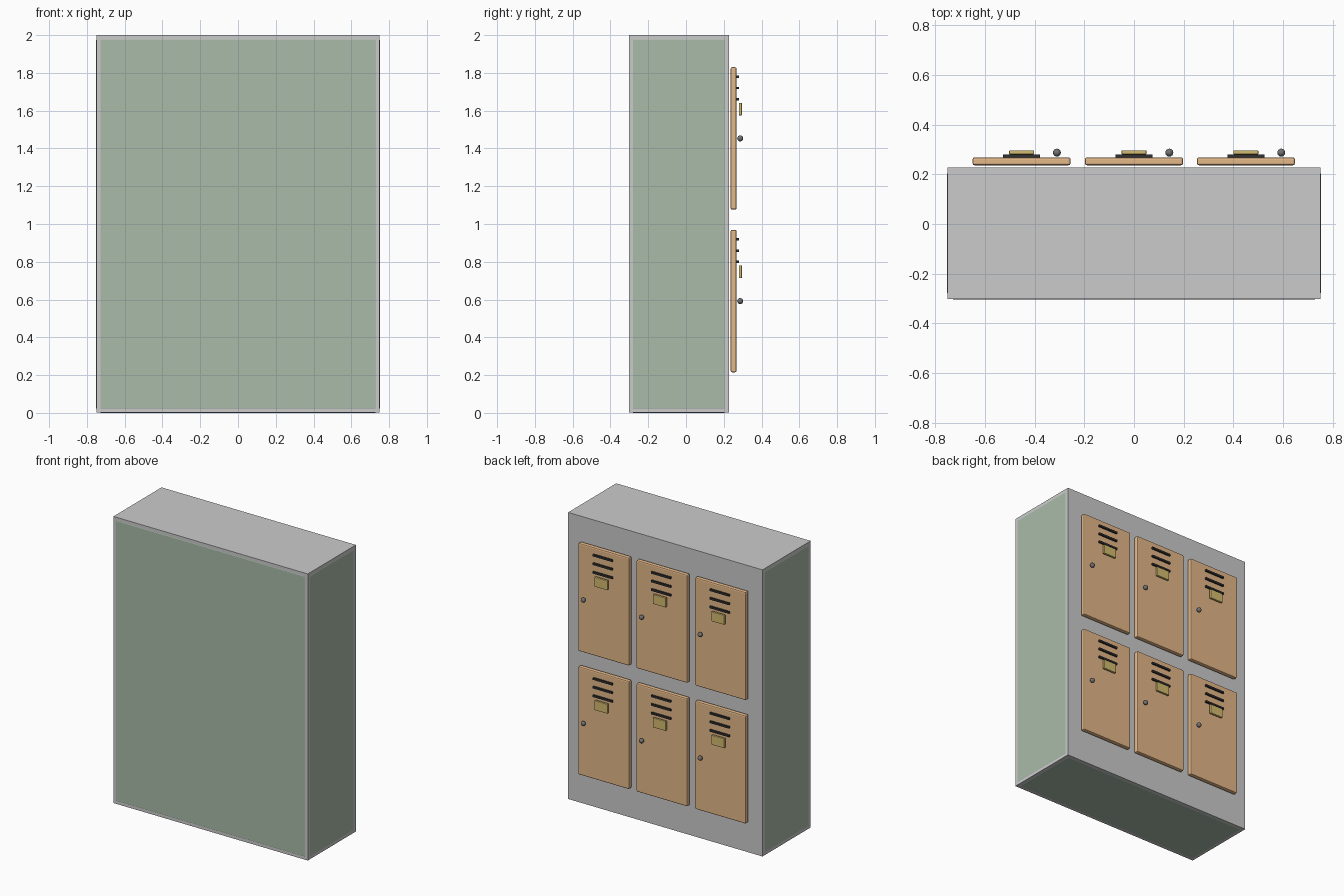
import bpy

if "Cube" in bpy.data.objects:
    bpy.data.objects.remove(bpy.data.objects["Cube"])


def material(name, rgb):
    m = bpy.data.materials.new(name)
    m.diffuse_color = (*rgb, 1)
    m.use_nodes = True
    m.node_tree.nodes["Principled BSDF"].inputs["Base Color"].default_value = m.diffuse_color
    return m


GREEN = material("painted_green", (0.40, 0.50, 0.40))
WOOD = material("door_brown", (0.78, 0.48, 0.25))
BRASS = material("plate_brass", (0.66, 0.50, 0.16))
IRON = material("knob_dark", (0.17, 0.17, 0.17))
BLACK = material("vent_black", (0.03, 0.03, 0.03))


def box(name, lo, hi, mat=None, bevel=0, segments=2):
    """Box between two corners, with optional rounded edges."""
    bpy.ops.mesh.primitive_cube_add(
        size=1, location=[(a + b) / 2 for a, b in zip(lo, hi)])
    ob = bpy.context.object
    ob.name = name
    ob.scale = [b - a for a, b in zip(lo, hi)]
    bpy.ops.object.transform_apply(location=False, rotation=False, scale=True)
    if mat:
        ob.data.materials.append(mat)
    if bevel:
        mod = ob.modifiers.new("edge_bevel", "BEVEL")
        mod.width = bevel
        mod.segments = segments
    return ob


# Grey outer case, with a softened green cabinet showing as panels on its faces
box("outer_case", (-0.75, -0.302, 0.001), (0.75, 0.228, 2.0))
box("green_cabinet", (-0.751, -0.303, 0), (0.751, 0.227, 1.999), GREEN, 0.025)


def locker(tag, x, z):
    # Door slab
    box("door_" + tag, (x - 0.197, 0.236, z - 0.377), (x + 0.197, 0.268, z + 0.377),
        WOOD, 0.008)
    # Three vent slots near the top
    for i in range(3):
        vz = z + 0.327 - 0.06 * i
        box(f"vent_{tag}_{i + 1}", (x - 0.075, 0.268, vz - 0.0065),
            (x + 0.075, 0.28, vz + 0.0065), BLACK)
    # Number plate
    box("plate_" + tag, (x - 0.05, 0.28, z + 0.122), (x + 0.05, 0.296, z + 0.188),
        BRASS, 0.003)
    # Round knob
    bpy.ops.mesh.primitive_uv_sphere_add(
        segments=16, ring_count=8, radius=0.016, location=(x + 0.142, 0.287, z))
    knob = bpy.context.object
    knob.name = "knob_" + tag
    knob.data.materials.append(IRON)
    bpy.ops.object.shade_smooth()


# Two rows of three lockers
for row, z in (("lower", 0.592), ("upper", 1.453)):
    for col, x in (("left", -0.452), ("middle", 0), ("right", 0.45)):
        locker(f"{row}_{col}", x, z)
